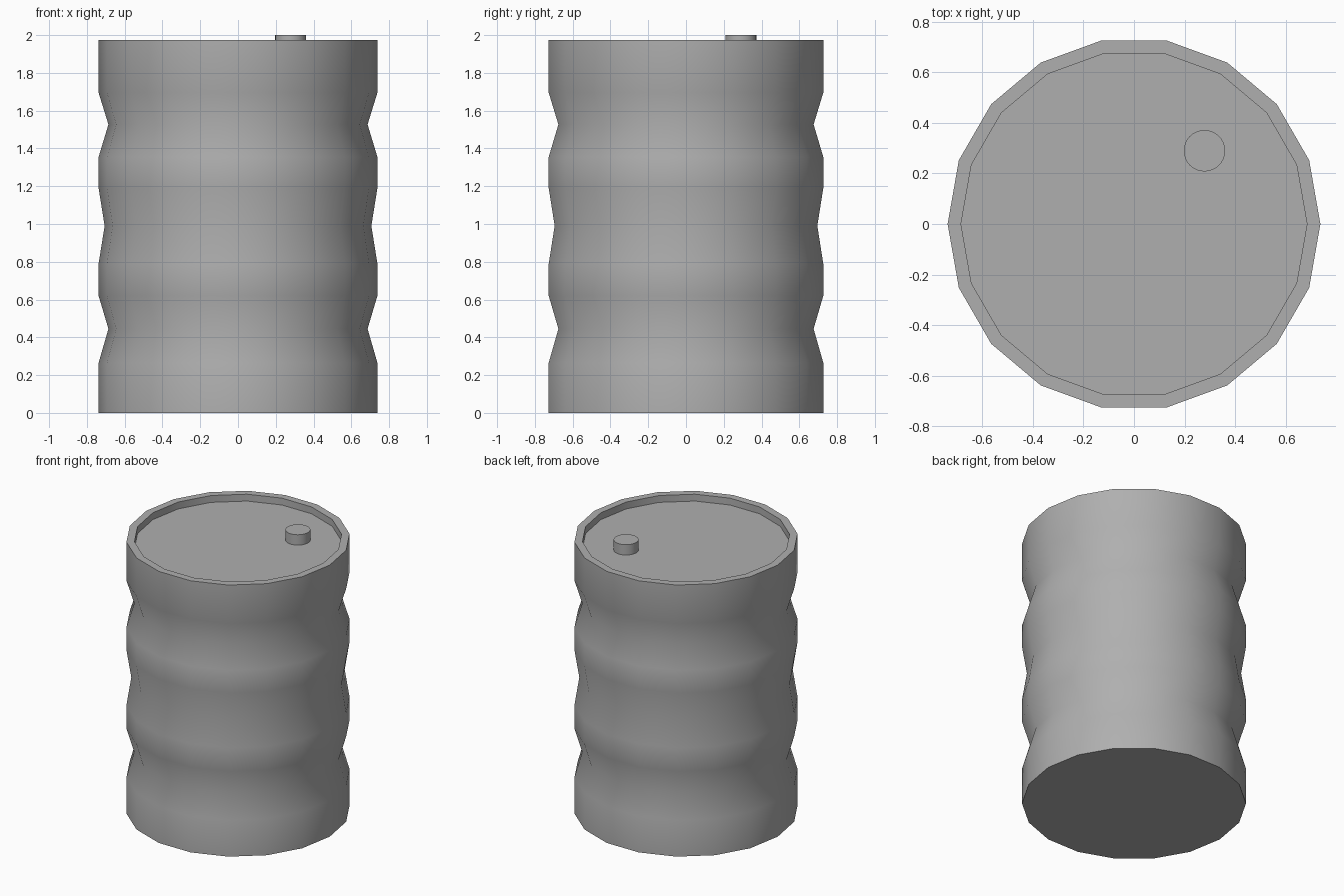
import bpy, bmesh, math

if "Cube" in bpy.data.objects:
    bpy.data.objects.remove(bpy.data.objects["Cube"])

SIDES = 18

# Dark grey paint
paint = bpy.data.materials.new("dark_grey")
paint.diffuse_color = (0.43, 0.43, 0.43, 1)
paint.use_nodes = True
paint.node_tree.nodes["Principled BSDF"].inputs["Base Color"].default_value = paint.diffuse_color


def lathe(name, profile, sides, centre=(0, 0)):
    """Revolve (radius, z) points around z and close both ends with flat faces."""
    bm = bmesh.new()
    rings = []
    for r, z in profile:
        rings.append([bm.verts.new((centre[0] + r * math.cos(2 * math.pi * i / sides),
                                    centre[1] + r * math.sin(2 * math.pi * i / sides), z))
                      for i in range(sides)])
    for a, b in zip(rings, rings[1:]):
        for i in range(sides):
            j = (i + 1) % sides
            bm.faces.new((a[i], a[j], b[j], b[i]))
    bm.faces.new(rings[0][::-1])
    bm.faces.new(rings[-1])
    mesh = bpy.data.meshes.new(name)
    bm.to_mesh(mesh)
    bm.free()
    mesh.materials.append(paint)
    obj = bpy.data.objects.new(name, mesh)
    bpy.context.collection.objects.link(obj)
    bpy.ops.object.select_all(action='DESELECT')
    obj.select_set(True)
    bpy.context.view_layer.objects.active = obj
    bpy.ops.object.shade_smooth_by_angle(angle=math.radians(35))
    return obj


# Drum: ribbed wall with three grooves, raised rim and recessed lid
R = 0.738
lathe("drum_body", [
    (R, 0), (R, 0.265), (0.686, 0.445), (R, 0.62),
    (R, 0.79), (0.706, 0.99), (R, 1.19),
    (R, 1.355), (0.686, 1.527), (R, 1.695),
    (R, 1.975), (0.685, 1.975), (0.685, 1.925),
], SIDES)

# Filler cap standing on the lid, just proud of the rim
lathe("filler_cap", [(0.082, 1.925), (0.082, 2.0)], 32, (0.279, 0.29))
